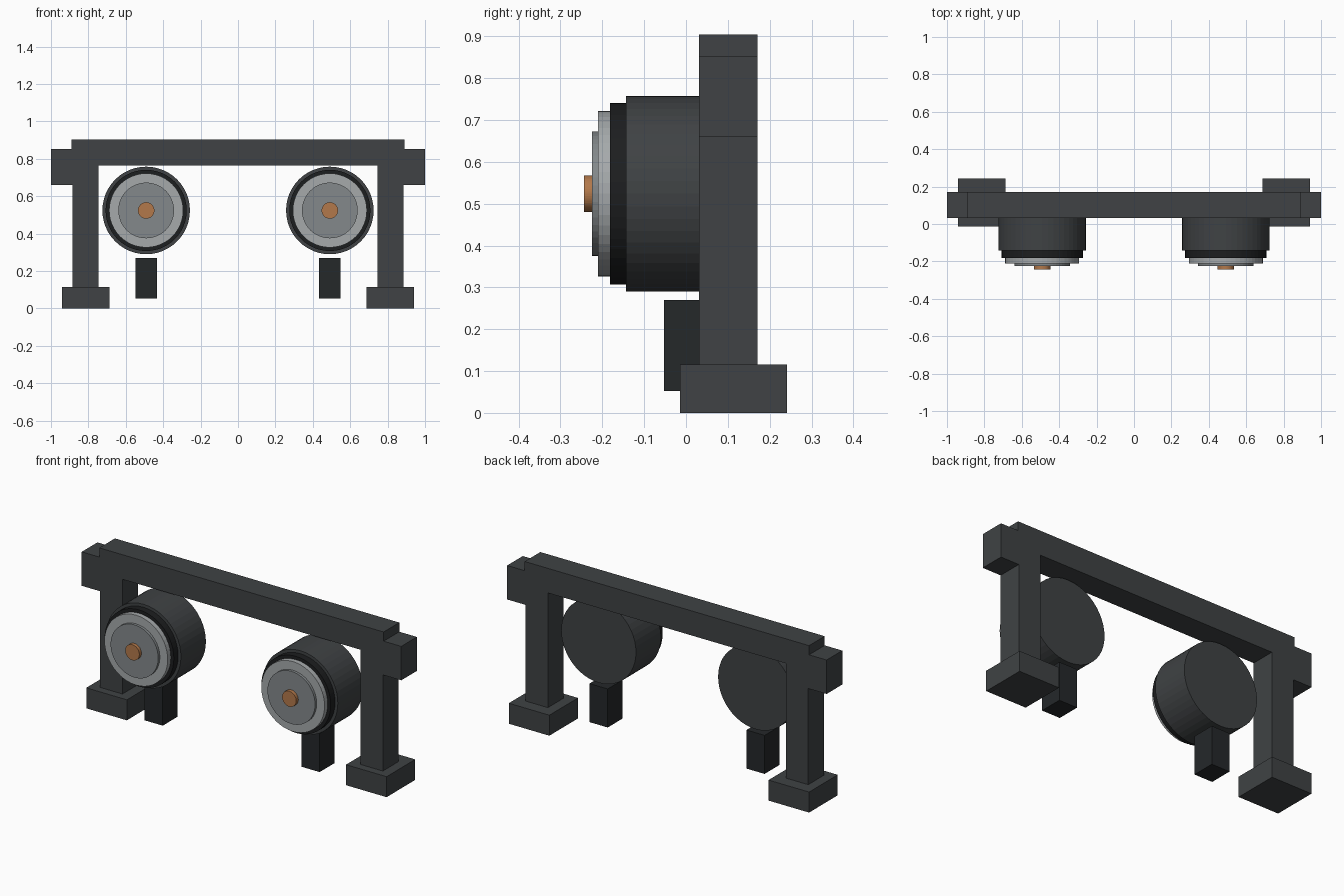
import bpy, bmesh, math
from mathutils import Matrix, Vector

if "Cube" in bpy.data.objects:
    bpy.data.objects.remove(bpy.data.objects["Cube"])


def material(name, rgb):
    m = bpy.data.materials.new(name)
    m.diffuse_color = (*rgb, 1)
    m.use_nodes = True
    m.node_tree.nodes["Principled BSDF"].inputs["Base Color"].default_value = m.diffuse_color
    return m


FRAME = material("frame_grey", (0.05, 0.055, 0.058))
BLACK = material("black", (0.018, 0.021, 0.023))
RUBBER = material("rim_black", (0.012, 0.013, 0.014))
SILVER = material("silver", (0.38, 0.40, 0.41))
STEEL = material("steel", (0.23, 0.25, 0.26))
COPPER = material("copper", (0.45, 0.19, 0.07))


def finish(name, bm, mat):
    bmesh.ops.recalc_face_normals(bm, faces=bm.faces)
    me = bpy.data.meshes.new(name)
    bm.to_mesh(me)
    bm.free()
    me.materials.append(mat)
    ob = bpy.data.objects.new(name, me)
    bpy.context.collection.objects.link(ob)
    return ob


def box(name, lo, hi, mat):
    lo, hi = Vector(lo), Vector(hi)
    bm = bmesh.new()
    bmesh.ops.create_cube(bm, size=1, matrix=Matrix.Translation((lo + hi) / 2)
                          @ Matrix.Diagonal((*(hi - lo), 1)))
    return finish(name, bm, mat)


def disc(name, x, z, r, y0, y1, mat):
    bm = bmesh.new()
    bmesh.ops.create_cone(bm, cap_ends=True, segments=48, radius1=r, radius2=r, depth=y1 - y0,
                          matrix=Matrix.Translation((x, (y0 + y1) / 2, z))
                          @ Matrix.Rotation(math.pi / 2, 4, 'X'))
    return finish(name, bm, mat)


# gantry frame: one mirrored outline of beam, stub ends and legs, extruded in y
half = [(0.745, 0.765), (0.745, 0.115), (0.885, 0.115), (0.885, 0.66),
        (1.0, 0.66), (1.0, 0.852), (0.89, 0.852), (0.89, 0.904)]
outline = half + [(-x, z) for x, z in reversed(half)]
bm = bmesh.new()
face = bm.faces.new([bm.verts.new((x, 0.031, z)) for x, z in outline])
ext = bmesh.ops.extrude_face_region(bm, geom=[face])
bmesh.ops.translate(bm, vec=(0, 0.14, 0),
                    verts=[g for g in ext["geom"] if isinstance(g, bmesh.types.BMVert)])
finish("gantry_frame", bm, FRAME)

# stepped drum layers: name, radius, front y, back y, material
LAYERS = [("drum_body", 0.234, -0.143, 0.08, FRAME),
          ("drum_rim", 0.217, -0.182, -0.143, RUBBER),
          ("drum_plate", 0.198, -0.21, -0.182, SILVER),
          ("drum_cap", 0.149, -0.225, -0.21, STEEL),
          ("drum_stud", 0.044, -0.244, -0.225, COPPER)]

for side, s in (("left", -1), ("right", 1)):
    # foot pad
    cx = s * 0.813
    box(f"{side}_foot", (cx - 0.127, -0.014, 0), (cx + 0.127, 0.242, 0.116), FRAME)
    # drum and the post under it
    cx = s * 0.491
    for name, r, y0, y1, mat in LAYERS:
        disc(f"{side}_{name}", cx, 0.524, r, y0, y1, mat)
    box(f"{side}_post", (cx - 0.057, -0.053, 0.052), (cx + 0.057, 0.08, 0.27), BLACK)
